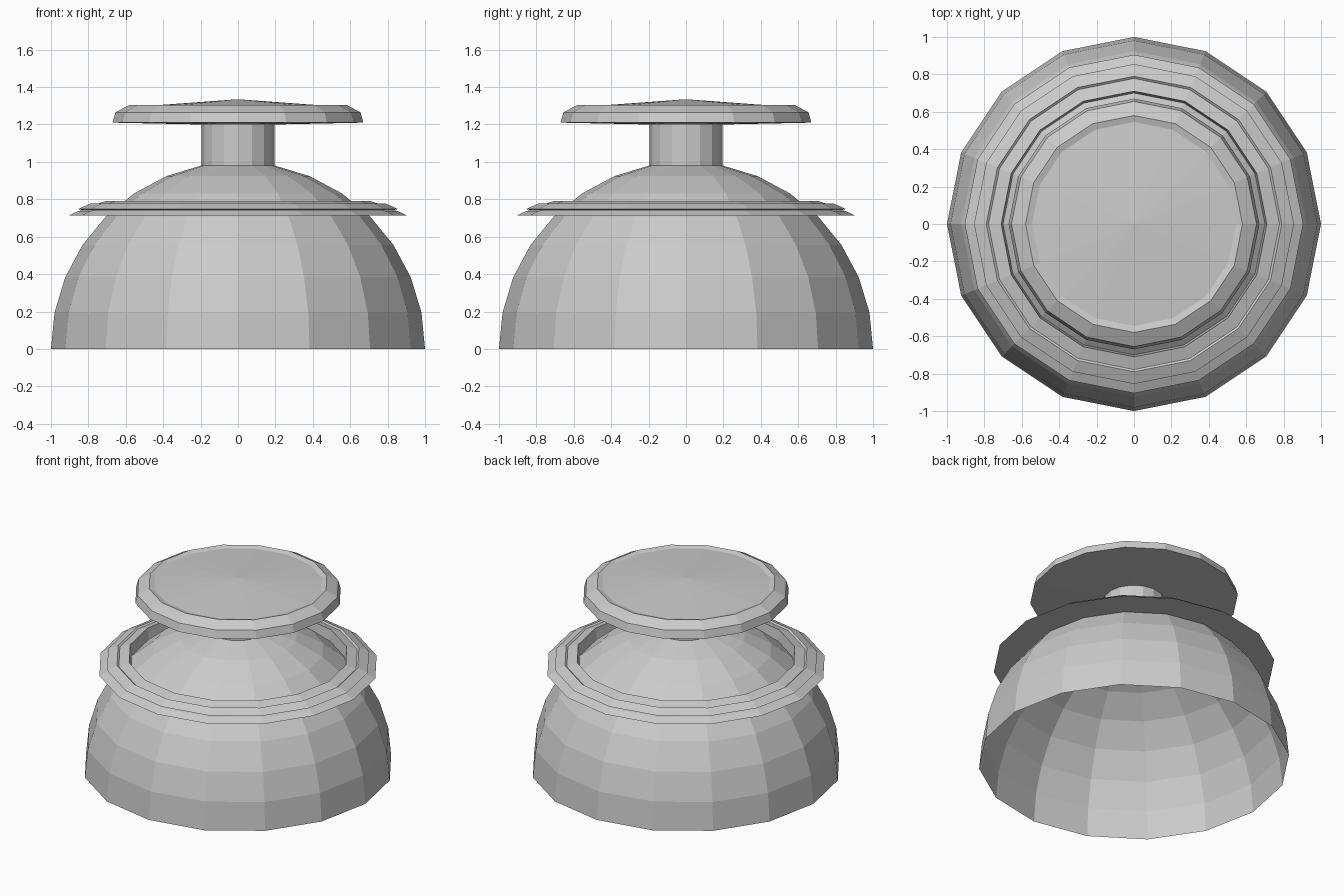
import bpy, bmesh
from math import sin, cos, pi

if "Cube" in bpy.data.objects:
    bpy.data.objects.remove(bpy.data.objects["Cube"])

SIDES = 16


def lathe(name, profile, closed=False):
    """Revolve an (r, z) profile around z; r = 0 makes a single pole vertex."""
    bm = bmesh.new()
    rings = []
    for r, z in profile:
        if r == 0:
            rings.append([bm.verts.new((0, 0, z))] * SIDES)
        else:
            rings.append([bm.verts.new((r * cos(2 * pi * i / SIDES),
                                        r * sin(2 * pi * i / SIDES), z))
                          for i in range(SIDES)])
    pairs = list(zip(rings, rings[1:]))
    if closed:
        pairs.append((rings[-1], rings[0]))
    for a, b in pairs:
        for i in range(SIDES):
            j = (i + 1) % SIDES
            quad = [a[i], a[j], b[j], b[i]]
            bm.faces.new(list(dict.fromkeys(quad)))
    if closed:
        bmesh.ops.recalc_face_normals(bm, faces=bm.faces)
    mesh = bpy.data.meshes.new(name)
    bm.to_mesh(mesh)
    bm.free()
    obj = bpy.data.objects.new(name, mesh)
    bpy.context.collection.objects.link(obj)
    return obj


# Open-bottomed hemispherical dome, stopping at the neck
step = pi / 16
lathe("dome", [(cos(k * step), sin(k * step)) for k in range(8)])

# Neck rising from the dome's top ring
neck_r, neck_z = cos(7 * step), sin(7 * step)
lathe("neck", [(neck_r, neck_z), (neck_r, 1.20)])

# Stepped flange around the shoulder of the dome
lathe("flange", [(0.70, 0.713), (0.905, 0.713), (0.852, 0.738), (0.83, 0.742),
                 (0.855, 0.748), (0.79, 0.777), (0.778, 0.768),
                 (0.71, 0.79)], closed=True)

# Cap disc with bevelled rim and a shallow conical top
lathe("cap", [(neck_r, 1.20), (0.67, 1.21), (0.655, 1.265), (0.58, 1.305),
              (0.545, 1.295), (0, 1.335)])
